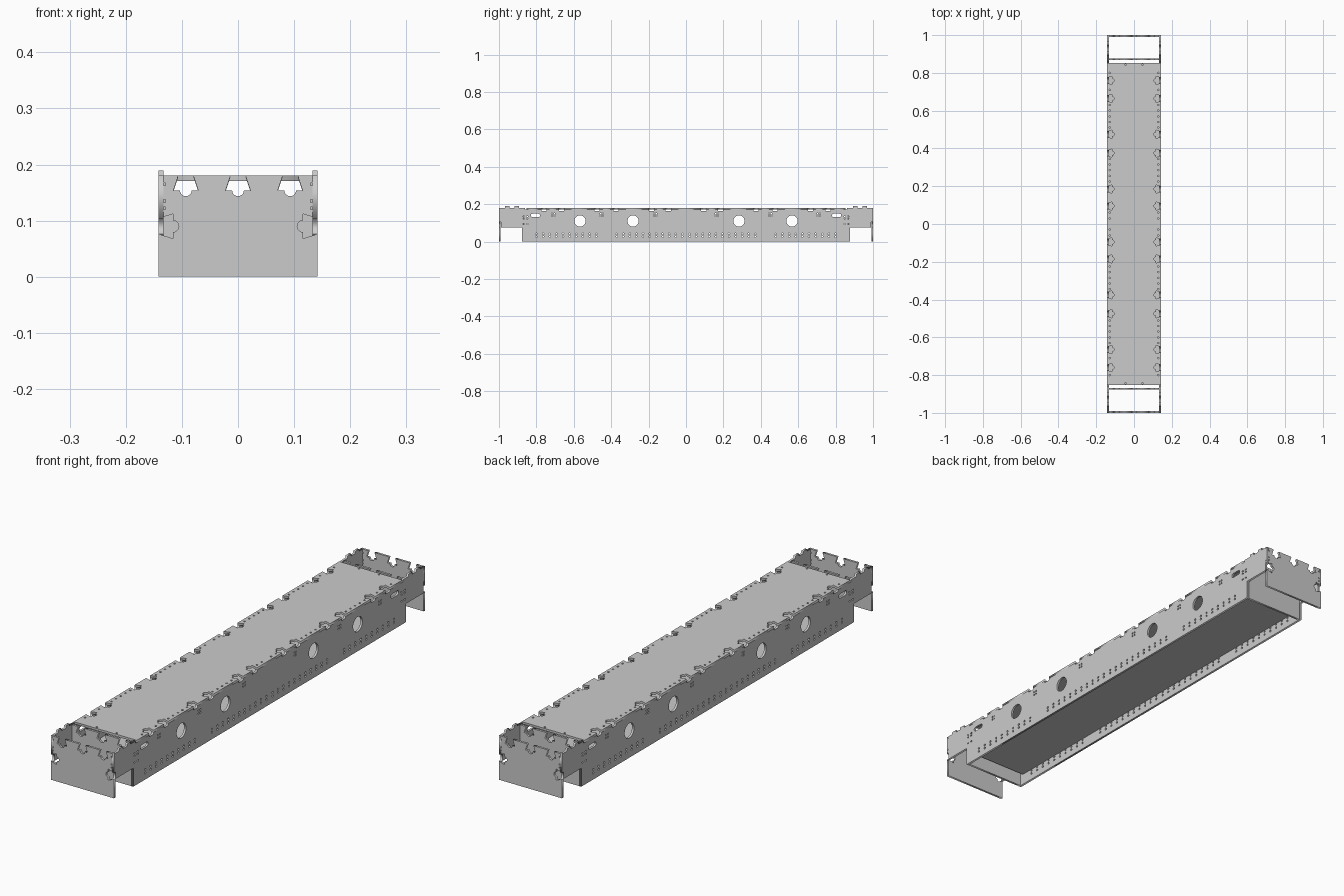
import bpy, math
from mathutils import Matrix, Vector

if "Cube" in bpy.data.objects:
    bpy.data.objects.remove(bpy.data.objects["Cube"])

T = 0.009                     # sheet thickness
W, L = 0.142, 1.0             # half width, half length
TOP, CUT = 0.18, 0.075        # wall top, raised underside at the ends
INNER = 0.876                 # outer face of the inner bulkheads
ALONG_Y = Matrix(((0, 0, 1, 0), (1, 0, 0, 0), (0, 1, 0, 0), (0, 0, 0, 1)))
ALONG_X = Matrix(((1, 0, 0, 0), (0, 0, -1, 0), (0, 1, 0, 0), (0, 0, 0, 1)))
FLAT = Matrix.Identity(4)

def circle(cx, cy, r, n=32):
    return [(cx + r * math.cos(2 * math.pi * i / n), cy + r * math.sin(2 * math.pi * i / n)) for i in range(n)]

def rect(cx, cy, w, h):
    w, h = w / 2, h / 2
    return [(cx - w, cy - h), (cx + w, cy - h), (cx + w, cy + h), (cx - w, cy + h)]

def slot(cx, cy, w, h, n=8):
    r, d = h / 2, (w - h) / 2
    right = [(cx + d + r * math.cos(a), cy + r * math.sin(a))
             for a in (math.pi * (i / n - 0.5) for i in range(n + 1))]
    return right + [(2 * cx - x, 2 * cy - y) for x, y in right]

# Edge features, given as (distance along edge, depth into the sheet)
def dovetail():
    arc = [(-0.0105 * math.cos(math.pi * i / 10), 0.026 + 0.0105 * math.sin(math.pi * i / 10)) for i in range(11)]
    return [(-0.0135, 0), (-0.022, 0.026)] + arc + [(0.022, 0.026), (0.0135, 0)]

def step(half, depth):
    return [(-half, 0), (-half, depth), (half, depth), (half, 0)]

def edge(a, b, features=()):
    """Anticlockwise edge from a to b; features are (position from middle, profile)."""
    a, b = Vector(a), Vector(b)
    d = (b - a).normalized()
    n = Vector((-d.y, d.x))
    mid = (a + b) / 2
    pts = [a]
    for pos, prof in sorted(features, key=lambda f: f[0]):
        pts += [mid + d * (pos + s) + n * k for s, k in prof]
    return [tuple(p) for p in pts]

def sheet(name, loops, matrix, offset, t=T):
    """Flat sheet cut from an outline and inner holes."""
    cu = bpy.data.curves.new(name + "_outline", 'CURVE')
    cu.dimensions, cu.fill_mode, cu.extrude = '2D', 'BOTH', t / 2
    for loop in loops:
        sp = cu.splines.new('POLY')
        sp.points.add(len(loop) - 1)
        for p, (x, y) in zip(sp.points, loop):
            p.co = (x, y, 0, 1)
        sp.use_cyclic_u = True
    tmp = bpy.data.objects.new(name + "_tmp", cu)
    bpy.context.collection.objects.link(tmp)
    dg = bpy.context.evaluated_depsgraph_get()
    me = bpy.data.meshes.new_from_object(tmp.evaluated_get(dg))
    bpy.data.objects.remove(tmp)
    bpy.data.curves.remove(cu)
    me.transform(Matrix.Translation(offset) @ matrix)
    me.name = name
    ob = bpy.data.objects.new(name, me)
    bpy.context.collection.objects.link(ob)
    return ob

joints = [s * y for s in (-1, 1) for y in (0.095, 0.185, 0.375, 0.475, 0.665, 0.76)]

# Side walls: long plank, raised ends, tabs, windows, slots and screw holes
rim = TOP - T
end_tabs = [(p, step(0.012, -0.009)) for p in (-0.025, 0.025)]
end_notch = [(-0.0375, step(0.0135, 0.01))]
wall = (edge((-INNER, 0), (INNER, 0)) + edge((INNER, 0), (INNER, CUT)) + edge((INNER, CUT), (L, CUT))
        + edge((L, CUT), (L, TOP), end_notch) + edge((L, TOP), (0.86, TOP), end_tabs)
        + edge((0.86, TOP), (0.86, rim)) + edge((0.86, rim), (-0.86, rim), [(y, step(0.0135, 0.007)) for y in joints])
        + edge((-0.86, rim), (-0.86, TOP)) + edge((-0.86, TOP), (-L, TOP), end_tabs)
        + edge((-L, TOP), (-L, CUT), [(-p, f) for p, f in end_notch])
        + edge((-L, CUT), (-INNER, CUT)) + edge((-INNER, CUT), (-INNER, 0)))
holes = []
for s in (-1, 1):
    holes += [circle(s * y, 0.11, 0.03) for y in (0.283, 0.567)]
    holes.append(slot(s * 0.805, 0.14, 0.05, 0.018))
    for y in (0.165, 0.45, 0.71):
        holes += [rect(s * y + dy, z, 0.006, 0.006) for dy in (-0.006, 0.006) for z in (0.137, 0.149)]
    for z in (0.095, 0.122, 0.133):
        holes += [rect(s * y, z, 0.009, 0.005) for y in (0.848, 0.868)]
    rows = [0.48 + 0.0355 * i for i in range(10)] + [0.16 + 0.035 * i for i in range(7)] + [0.02, 0.055, 0.09, 0.125]
    holes += [circle(s * y, z, 0.0045, 8) for y in rows for z in (0.027, 0.041)]
for s, n in ((-1, "left_wall"), (1, "right_wall")):
    sheet(n, [wall] + holes, ALONG_Y, (s * (W - T / 2), 0, 0))

# End plates and inner bulkheads with dovetail sockets
top_sockets = [(x, dovetail()) for x in (-0.093, 0, 0.093)]
def upright(half, height, side_z):
    side = [(side_z - height / 2, dovetail())] if side_z else []
    return (edge((-half, 0), (half, 0)) + edge((half, 0), (half, height), side)
            + edge((half, height), (-half, height), top_sockets)
            + edge((-half, height), (-half, 0), [(-p, f) for p, f in side]))

plate_holes = [rect(s * 0.131, z, 0.004, 0.005) for s in (-1, 1) for z in (0.122, 0.135, 0.165)]
for s, n in ((-1, "front"), (1, "back")):
    sheet(n + "_end_plate", [upright(W, TOP, 0.09)] + plate_holes, ALONG_X, (0, s * (L - T / 2), 0))
    sheet(n + "_bulkhead", [upright(W - T, TOP - 0.002, 0)], ALONG_X, (0, s * (INNER - T / 2), 0))

# Top deck with dovetail sockets along both long edges
DY = 0.853
sockets = [(y, dovetail()) for y in joints]
deck = (edge((-W, -DY), (W, -DY)) + edge((W, -DY), (W, DY), sockets)
        + edge((W, DY), (-W, DY)) + edge((-W, DY), (-W, -DY), sockets))
deck_holes = [circle(s * 0.128, t * y, 0.004, 8) for s in (-1, 1) for t in (-1, 1)
              for y in (0.03, 0.06, 0.225, 0.255, 0.285, 0.315, 0.345, 0.51, 0.54, 0.57, 0.6, 0.63, 0.71, 0.8)]
deck_holes += [circle(s * 0.045, t * 0.843, 0.004, 8) for s in (-1, 1) for t in (-1, 1)]
sheet("top_deck", [deck] + deck_holes, FLAT, (0, 0, TOP - T / 2))

# Recessed floor panel
sheet("floor_panel", [rect(0, 0, 2 * (W - T), 2 * DY)], FLAT, (0, 0, 0.05))
